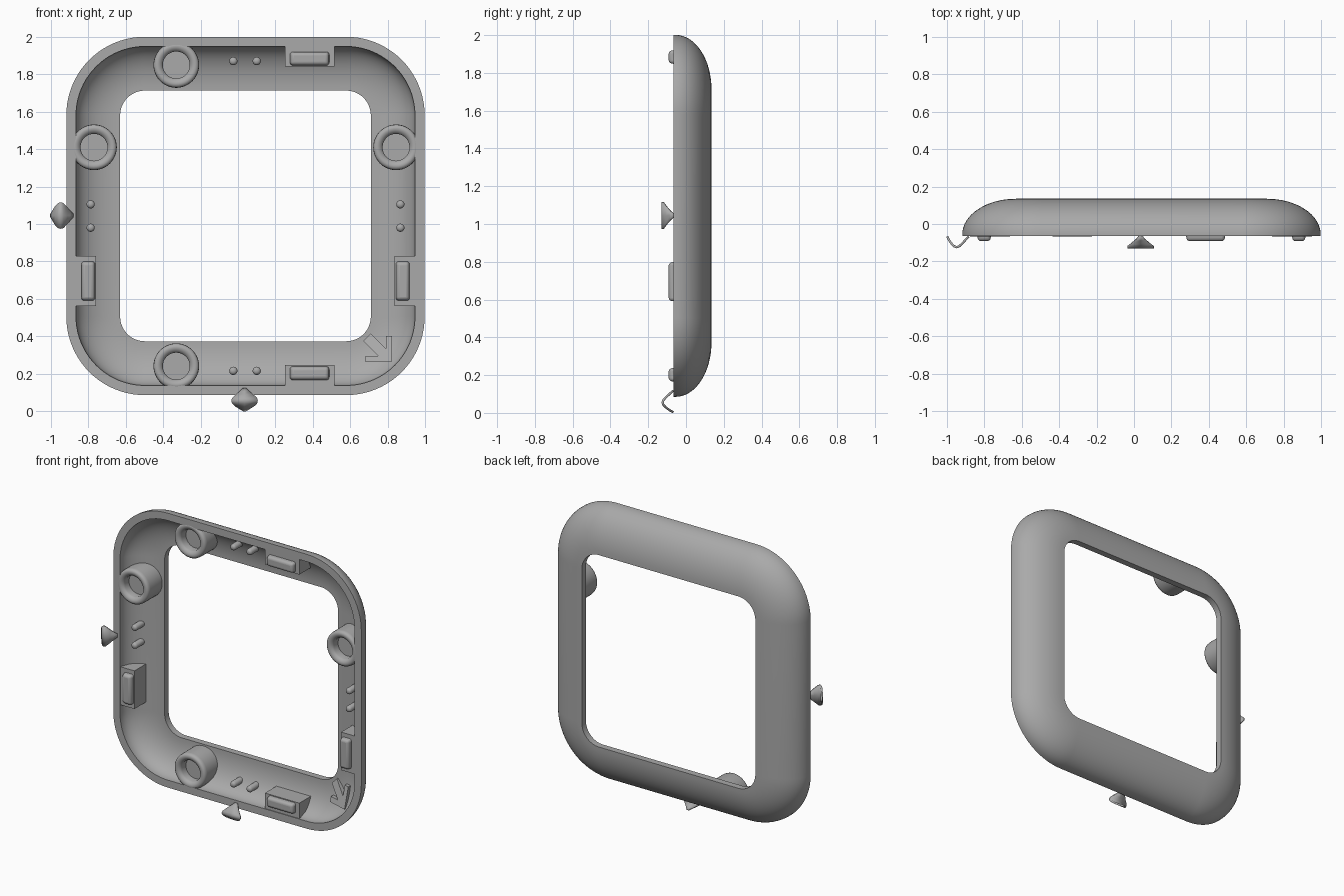
import bpy, bmesh, math
from mathutils import Vector

if "Cube" in bpy.data.objects:
    bpy.data.objects.remove(bpy.data.objects["Cube"])

grey = bpy.data.materials.new("plain grey")
grey.use_nodes = True
grey.diffuse_color = (0.4, 0.4, 0.4, 1)
grey.node_tree.nodes["Principled BSDF"].inputs["Base Color"].default_value = (0.4, 0.4, 0.4, 1)

CX, CZ, HALF, CORNER = 0.04, 1.043, 0.958, 0.42
WIDTH, RIM, FRONT, SPRING = 0.288, 0.052, -0.065, -0.055


def finish(name, bm, bevel=0, angle=40):
    bmesh.ops.remove_doubles(bm, verts=bm.verts, dist=1e-5)
    bmesh.ops.recalc_face_normals(bm, faces=bm.faces)
    mesh = bpy.data.meshes.new(name)
    bm.to_mesh(mesh)
    bm.free()
    obj = bpy.data.objects.new(name, mesh)
    bpy.context.collection.objects.link(obj)
    mesh.materials.append(grey)
    if bevel:
        mod = obj.modifiers.new("soft edges", 'BEVEL')
        mod.width, mod.segments = bevel, 4
    bpy.ops.object.select_all(action='DESELECT')
    obj.select_set(True)
    bpy.context.view_layer.objects.active = obj
    bpy.ops.object.shade_smooth_by_angle(angle=math.radians(angle))
    return obj


def bridge(bm, rings, closed=True):
    for a, b in zip(rings, rings[1:]):
        n = len(a)
        for i in range(n if closed else n - 1):
            j = (i + 1) % n
            bm.faces.new((a[i], a[j], b[j], b[i]))


def prism(bm, front, back):
    a, b = ([bm.verts.new(p) for p in loop] for loop in (front, back))
    bm.faces.new(a)
    bm.faces.new(b)
    bridge(bm, [a, b])


def arch(inset, a, b):
    u = min(1, max(0, (WIDTH - inset) / a))
    return SPRING + b * math.sqrt(1 - u * u)


def shell_mid(x, z):
    """Depth of the middle of the shell behind a point."""
    dx, dz = abs(x - CX) - HALF + CORNER, abs(z - CZ) - HALF + CORNER
    inset = CORNER - (math.hypot(dx, dz) if min(dx, dz) > 0 else max(dx, dz))
    return arch(inset, 0.262, 0.168)


# Frame: an arched wall section swept round a rounded square
def rounded_square(bm, inset, y, steps=20):
    ring = []
    for corner in range(4):
        mid = math.pi * (corner / 2 + 0.25)
        ox = CX + math.copysign(HALF - CORNER, math.cos(mid))
        oz = CZ + math.copysign(HALF - CORNER, math.sin(mid))
        for k in range(steps + 1):
            t = math.pi / 2 * (corner + k / steps)
            r = CORNER - inset
            ring.append(bm.verts.new((ox + r * math.cos(t), y, oz + r * math.sin(t))))
    return ring


def quarter(a, b, n=16):
    ts = [math.pi / 2 * k / n for k in range(n + 1)]
    return [(WIDTH - a * math.cos(t), SPRING + b * math.sin(t)) for t in ts]


section = ([(0, FRONT)] + quarter(WIDTH, 0.19)
           + quarter(WIDTH - RIM, 0.145)[::-1] + [(RIM, FRONT), (0, FRONT)])
bm = bmesh.new()
bridge(bm, [rounded_square(bm, i, y) for i, y in section])
finish("frame", bm)


# Round parts: a turned profile whose foot is fitted to the shell
def turned(name, x, z, profile, n=48):
    bm = bmesh.new()
    rings = []
    for r, y in profile:
        ring = []
        for k in range(n):
            t = 2 * math.pi * k / n
            px, pz = x + r * math.cos(t), z + r * math.sin(t)
            ring.append(bm.verts.new((px, shell_mid(px, pz) if y is None else y, pz)))
        rings.append(ring)
    bridge(bm, rings)
    return finish(name, bm)


boss = [(0, 0), (0.072, 0), (0.072, -0.045), (0.077, -0.055), (0.088, -0.063),
        (0.1, -0.067), (0.112, -0.064), (0.12, -0.055), (0.122, -0.04), (0.122, None)]
for name, x, z in (("top", -0.33, 1.85), ("bottom", -0.33, 0.24),
                   ("right", -0.77, 1.41), ("left", 0.845, 1.41)):
    turned(name + "_boss", x, z, boss)


# Each side maps (distance along, inset from the outer edge) to x and z
sides = {
    "top": lambda s, i: (s, CZ + HALF - i),
    "bottom": lambda s, i: (s, CZ - HALF + i),
    "right": lambda s, i: (CX - HALF + i, s),
    "left": lambda s, i: (CX + HALF - i, s),
}
pin = [(0, -0.03), (0.01, -0.029), (0.018, -0.024), (0.022, -0.015), (0.022, None)]
for name, place in sides.items():
    upright = name in ("left", "right")

    def at(s, i, y):
        x, z = place(s, i)
        return (x, y, z)

    # Pair of locating pins
    for k, s in enumerate((0.98, 1.105) if upright else (-0.025, 0.1)):
        turned(f"{name}_pin_{k + 1}", *place(s, 0.13), pin, 20)

    # Block with a raised soft pad
    mid = 0.695 if upright else 0.383
    wedge = [(0.05, -0.06), (0.16, -0.06), (0.16, 0.08), (0.1, 0.07)]
    bm = bmesh.new()
    prism(bm, *[[at(mid + e, i, y) for i, y in wedge] for e in (-0.133, 0.133)])
    finish(name + "_block", bm)
    bm = bmesh.new()
    loops = [[at(mid + a * (0.108 - t), 0.117 + b * (0.04 - t), y)
              for a, b in ((-1, -1), (1, -1), (1, 1), (-1, 1))]
             for t, y in ((0.008, -0.092), (0, -0.04))]
    prism(bm, *loops)
    finish(name + "_pad", bm, 0.016)

# Bent diamond hooks outside the right and bottom edges
bend = [(-0.081, -0.067, 0.008), (-0.07, -0.088, 0.027), (-0.055, -0.108, 0.052),
        (-0.042, -0.12, 0.067), (-0.03, -0.124, 0.071), (-0.018, -0.12, 0.067),
        (0, -0.104, 0.047), (0.018, -0.084, 0.025), (0.034, -0.067, 0.01)]
for name, s in (("right", 1.045), ("bottom", 0.035)):
    bm = bmesh.new()
    rows = []
    for i, y, w in bend:
        row = []
        for side in (-1, 0, 1):
            x, z = sides[name](s + side * w, i)
            row.append(bm.verts.new((x, y, z)))
        rows.append(row)
    bridge(bm, rows, closed=False)
    hook = finish(name + "_hook", bm, angle=50)
    solid = hook.modifiers.new("thickness", 'SOLIDIFY')
    solid.thickness, solid.offset = 0.012, 0

# Raised arrow lying across the lower left corner
half_arrow = [(0, 0), (0.1, 0.1), (0.076, 0.124), (0.028, 0.076), (0.028, 0.19)]
outline = half_arrow + [(-a, b) for a, b in half_arrow[:0:-1]]
tip, back = Vector((0.824, 0.261)), Vector((-1, 1)).normalized()
across = Vector((1, 1)).normalized()
front, rear = [], []
for a, b in outline:
    p = tip + back * b + across * a
    y = -0.002 + b * 0.42
    front.append((p.x, y, p.y))
    rear.append((p.x, y + 0.035, p.y))
bm = bmesh.new()
prism(bm, front, rear)
finish("corner_arrow", bm)
